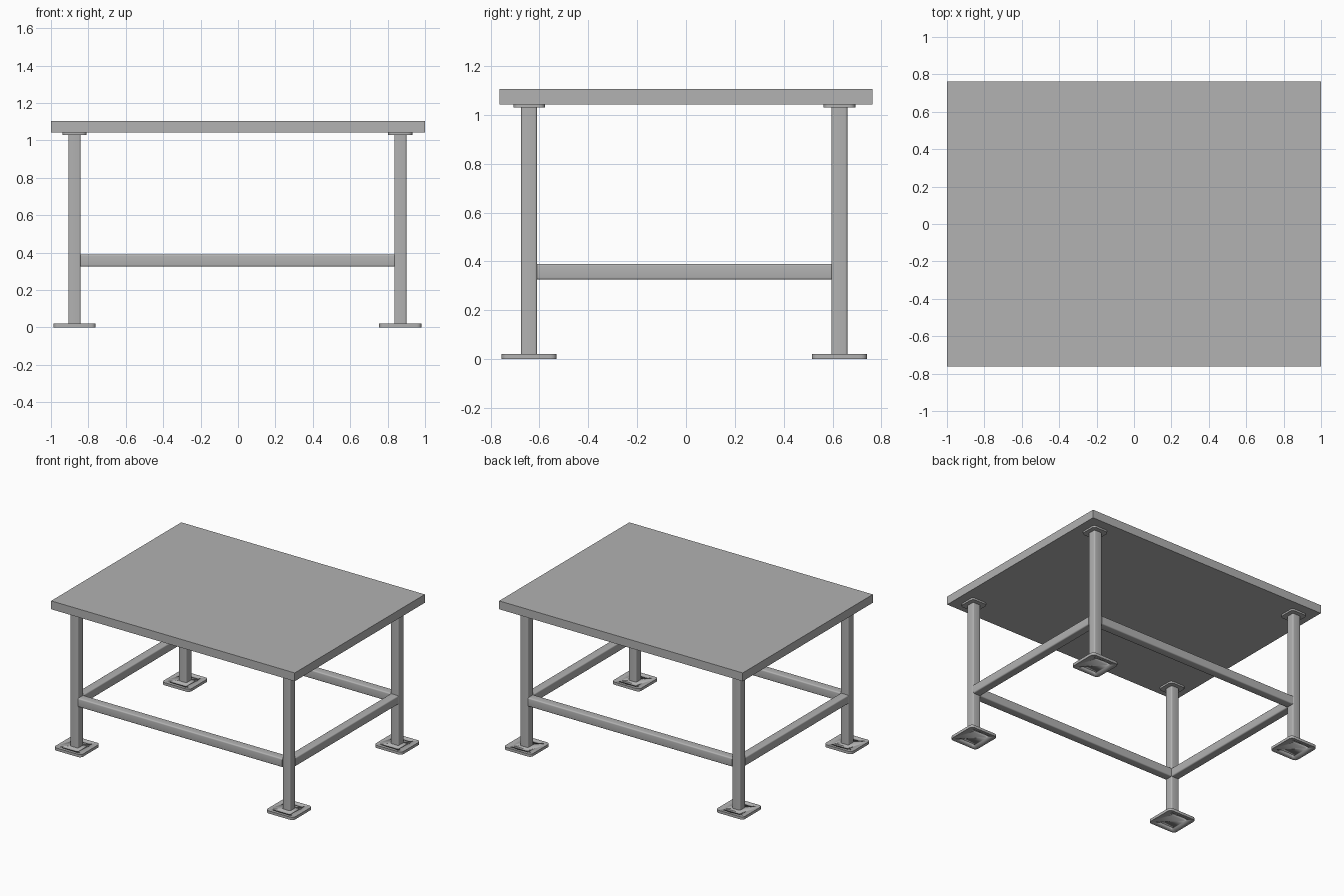
import bpy, bmesh, math
from mathutils import Matrix

cube = bpy.data.objects.get("Cube")
if cube:
    bpy.data.objects.remove(cube, do_unlink=True)

# Single steel colour
steel = bpy.data.materials.new("grey steel")
GREY = (0.445, 0.445, 0.445, 1)
steel.diffuse_color = GREY
steel.use_nodes = True
steel.node_tree.nodes["Principled BSDF"].inputs["Base Color"].default_value = GREY


def finish(bm, name):
    bmesh.ops.recalc_face_normals(bm, faces=bm.faces[:])
    mesh = bpy.data.meshes.new(name)
    bm.to_mesh(mesh)
    bm.free()
    mesh.materials.append(steel)
    obj = bpy.data.objects.new(name, mesh)
    bpy.context.collection.objects.link(obj)
    bpy.ops.object.select_all(action='DESELECT')
    obj.select_set(True)
    bpy.context.view_layer.objects.active = obj
    bpy.ops.object.shade_smooth_by_angle(angle=math.radians(35))
    return obj


def bar(name, centre, size, axis=2, radius=0.0):
    """Box whose four edges running along the axis are rounded."""
    bm = bmesh.new()
    bmesh.ops.create_cube(bm, size=1)
    bmesh.ops.transform(bm, matrix=Matrix.Diagonal((*size, 1)), verts=bm.verts[:])
    if radius:
        edges = [e for e in bm.edges
                 if abs(e.verts[0].co[axis] - e.verts[1].co[axis]) > 1e-5]
        bmesh.ops.bevel(bm, geom=edges, offset=radius, segments=4,
                        profile=0.5, affect='EDGES')
    bmesh.ops.translate(bm, vec=centre, verts=bm.verts[:])
    return finish(bm, name)


def cut_slot(plate, x, y):
    """Cut a round-ended slot, lying along x, through a plate."""
    cutter = bar("slot_cutter", (x, y, 0.01), (0.13, 0.022, 0.1), 2, 0.0105)
    mod = plate.modifiers.new("slot", 'BOOLEAN')
    mod.operation = 'DIFFERENCE'
    mod.solver = 'EXACT'
    mod.object = cutter
    bpy.context.view_layer.objects.active = plate
    bpy.ops.object.modifier_apply(modifier=mod.name)
    bpy.data.objects.remove(cutter, do_unlink=True)


TUBE = 0.065                 # square tube width
LEG_X = (-0.874, 0.868)
LEG_Y = (-0.642, 0.628)
FOOT_TOP, LEG_TOP, PAD_TOP, TOP = 0.02, 1.03, 1.043, 1.105
RAIL_Z = 0.3575

# Table top
bar("table_top", (0, 0, (PAD_TOP + TOP) / 2), (2, 1.526, TOP - PAD_TOP))

# Legs with slotted feet and mounting pads
for x, side in zip(LEG_X, ("right", "left")):
    for y, end in zip(LEG_Y, ("front", "back")):
        tag = f"{end}_{side}"
        bar(f"leg_{tag}", (x, y, (FOOT_TOP + LEG_TOP) / 2),
            (TUBE, TUBE, LEG_TOP - FOOT_TOP), 2, 0.009)
        bar(f"mounting_pad_{tag}", (x, y, (LEG_TOP + PAD_TOP) / 2),
            (0.13, 0.13, PAD_TOP - LEG_TOP), 2, 0.025)
        foot = bar(f"foot_plate_{tag}", (x, y, FOOT_TOP / 2),
                   (0.226, 0.226, FOOT_TOP), 2, 0.025)
        for dy in (-0.073, 0.073):
            cut_slot(foot, x, y + dy)

# Long rails, front and back
mid_x, mid_y = sum(LEG_X) / 2, sum(LEG_Y) / 2
for y, end in zip(LEG_Y, ("front", "back")):
    bar(f"rail_{end}", (mid_x, y, RAIL_Z),
        (LEG_X[1] - LEG_X[0] - TUBE, TUBE, TUBE), 0, 0.009)

# Short rails, left and right
for x, side in zip(LEG_X, ("right", "left")):
    bar(f"rail_{side}", (x, mid_y, RAIL_Z),
        (TUBE, LEG_Y[1] - LEG_Y[0] - TUBE, TUBE), 1, 0.009)
